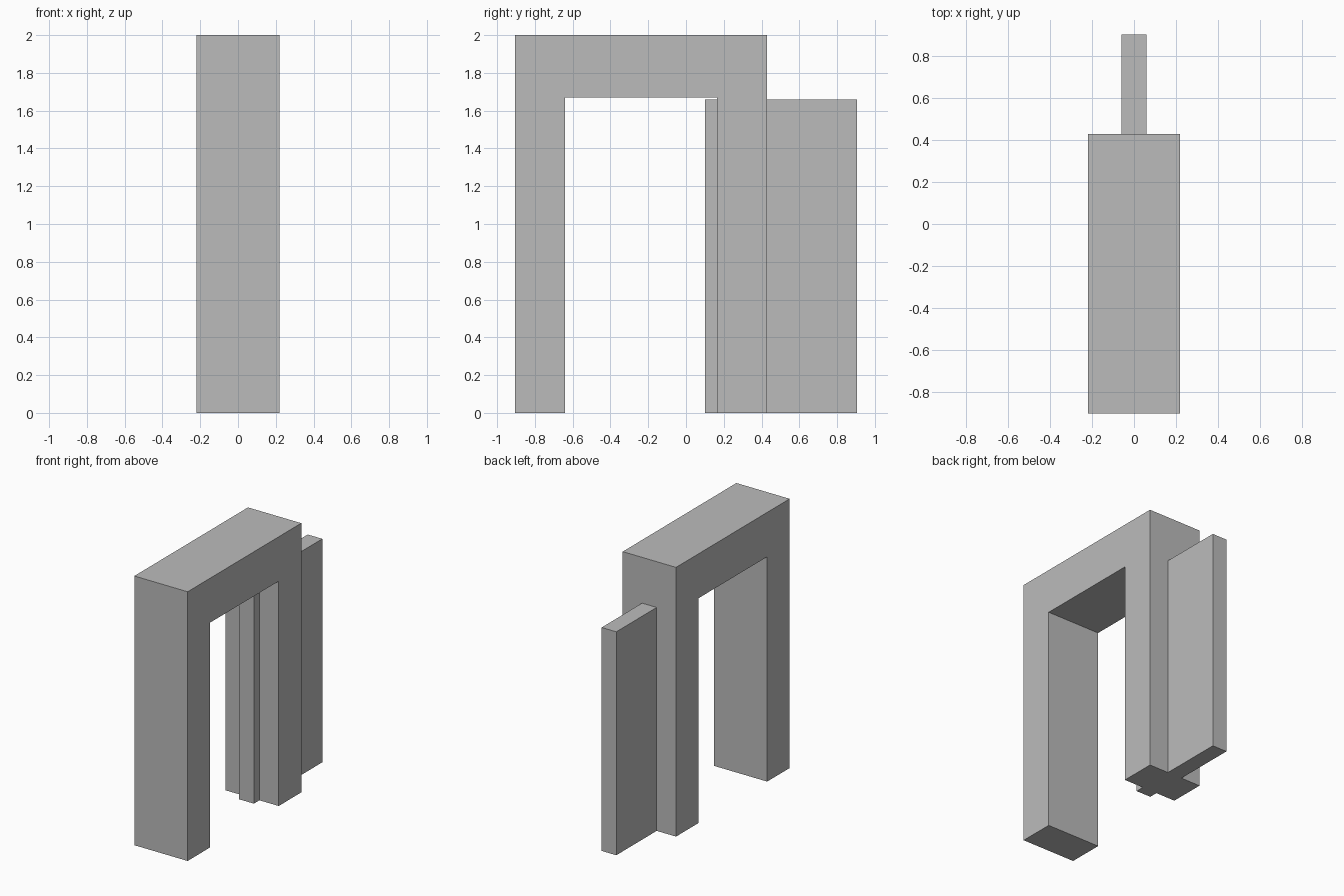
import bpy
import bmesh
from mathutils import Vector

cube = bpy.data.objects.get("Cube")
if cube:
    bpy.data.objects.remove(cube, do_unlink=True)

grey = bpy.data.materials.new("plain_grey")
grey.use_nodes = True
colour = (0.5, 0.5, 0.5, 1)
grey.diffuse_color = colour
grey.node_tree.nodes["Principled BSDF"].inputs["Base Color"].default_value = colour


def extrude_profile(name, profile, half_width):
    """Extrude a y-z outline symmetrically along x."""
    bm = bmesh.new()
    face = bm.faces.new([bm.verts.new((-half_width, y, z)) for y, z in profile])
    result = bmesh.ops.extrude_face_region(bm, geom=[face])
    moved = [v for v in result["geom"] if isinstance(v, bmesh.types.BMVert)]
    bmesh.ops.translate(bm, verts=moved, vec=Vector((2 * half_width, 0, 0)))
    bmesh.ops.recalc_face_normals(bm, faces=bm.faces)
    mesh = bpy.data.meshes.new(name)
    bm.to_mesh(mesh)
    bm.free()
    mesh.materials.append(grey)
    obj = bpy.data.objects.new(name, mesh)
    bpy.context.collection.objects.link(obj)
    return obj


# Doorway frame: two posts joined by a lintel
front, back, top = -0.904, 0.43, 2.0
open_front, open_back, open_top = -0.64, 0.165, 1.67
extrude_profile("door_frame", [
    (front, 0), (front, top), (back, top), (back, 0),
    (open_back, 0), (open_back, open_top),
    (open_front, open_top), (open_front, 0)], 0.219)

# Sliding door panel passing through the rear post
extrude_profile("sliding_door", [
    (0.1, 0), (0.1, 1.66), (0.904, 1.66), (0.904, 0)], 0.06)
